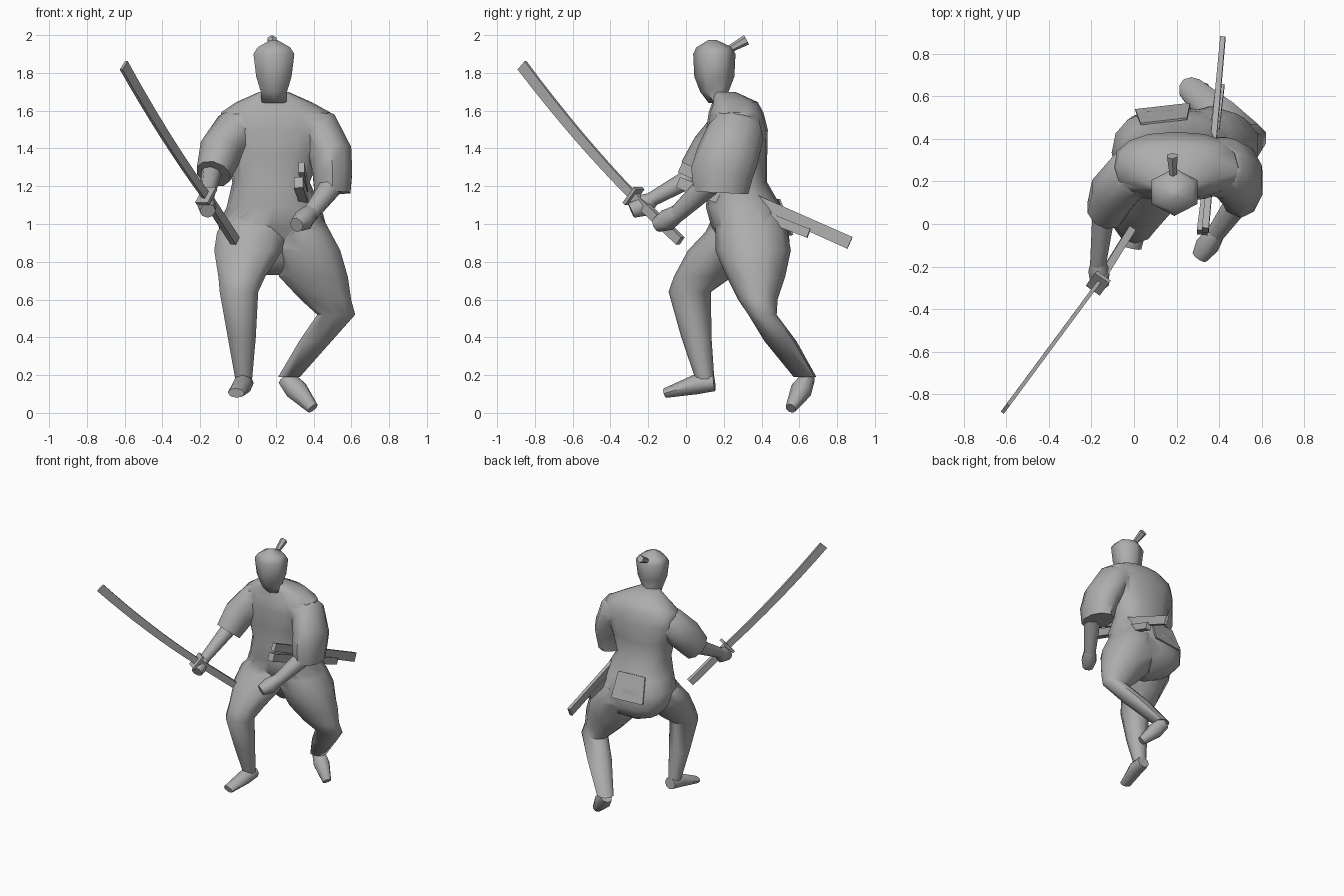
import bpy, bmesh, math
from mathutils import Vector

GREY = bpy.data.materials.new("grey")
GREY.diffuse_color = (0.42, 0.42, 0.42, 1)


def smooth(ob, angle):
    bpy.ops.object.select_all(action='DESELECT')
    ob.select_set(True)
    bpy.context.view_layer.objects.active = ob
    bpy.ops.object.shade_smooth_by_angle(angle=math.radians(angle))


def loft(name, rings, sides=10, ref=(1, 0, 0), flat=False, angle=50, power=1.0):
    """Skin ellipses (x, y, z, ru, rv) along a path; flat keeps the rings horizontal."""
    bm = bmesh.new()
    pts = [Vector(r[:3]) for r in rings]
    k = math.sqrt(2) if sides == 4 else 1
    phase = math.pi / 4 if sides == 4 else math.pi / 2
    loops = []
    for i, r in enumerate(rings):
        t = Vector((0, 0, 1)) if flat else \
            (pts[min(i + 1, len(pts) - 1)] - pts[max(i - 1, 0)]).normalized()
        u = Vector(ref)
        u = (u - t * u.dot(t)).normalized()
        v = t.cross(u)
        loop = []
        for j in range(sides):
            c, s = (f(phase + math.tau * j / sides) for f in (math.cos, math.sin))
            c, s = (math.copysign(abs(w) ** power, w) for w in (c, s))
            loop.append(bm.verts.new(pts[i] + u * c * r[3] * k + v * s * r[4] * k))
        loops.append(loop)
    for a, b in zip(loops, loops[1:]):
        for j in range(sides):
            n = (j + 1) % sides
            bm.faces.new((a[j], a[n], b[n], b[j]))
    bm.faces.new(loops[0])
    bm.faces.new(loops[-1])
    bmesh.ops.recalc_face_normals(bm, faces=bm.faces)
    me = bpy.data.meshes.new(name)
    bm.to_mesh(me)
    bm.free()
    ob = bpy.data.objects.new(name, me)
    bpy.context.collection.objects.link(ob)
    me.materials.append(GREY)
    smooth(ob, angle)
    return ob


# Robe: seat, waist, chest and collar
robe = loft("robe", [
    (0.18, 0.34, 0.73, 0.04, 0.05), (0.19, 0.37, 0.80, 0.20, 0.14),
    (0.19, 0.37, 0.88, 0.27, 0.18), (0.18, 0.335, 1.00, 0.285, 0.205),
    (0.19, 0.305, 1.09, 0.25, 0.20), (0.175, 0.275, 1.22, 0.205, 0.155),
    (0.185, 0.27, 1.36, 0.245, 0.16), (0.20, 0.27, 1.50, 0.30, 0.163),
    (0.20, 0.265, 1.59, 0.29, 0.145), (0.19, 0.26, 1.645, 0.20, 0.12),
    (0.19, 0.20, 1.70, 0.075, 0.06)], sides=16, flat=True, power=0.85)

# Sleeves
right_sleeve = loft("right_sleeve", [
    (0.10, 0.27, 1.54, 0.11, 0.13), (-0.02, 0.235, 1.485, 0.12, 0.13),
    (-0.095, 0.15, 1.38, 0.115, 0.13), (-0.13, 0.065, 1.265, 0.095, 0.11)])
left_sleeve = loft("left_sleeve", [
    (0.30, 0.27, 1.54, 0.11, 0.13), (0.43, 0.265, 1.49, 0.12, 0.15),
    (0.49, 0.22, 1.36, 0.12, 0.165), (0.50, 0.19, 1.27, 0.11, 0.165),
    (0.50, 0.185, 1.165, 0.10, 0.145)])

# Trouser legs
right_leg = loft("right_leg", [
    (0.10, 0.28, 1.08, 0.11, 0.12), (0.07, 0.25, 0.96, 0.19, 0.145),
    (0.055, 0.19, 0.86, 0.19, 0.18), (0.02, 0.09, 0.72, 0.13, 0.155),
    (0.005, 0.02, 0.64, 0.107, 0.112), (0.02, 0.055, 0.40, 0.078, 0.08),
    (0.03, 0.10, 0.18, 0.047, 0.05)], flat=True)
left_leg = loft("left_leg", [
    (0.28, 0.32, 1.08, 0.15, 0.16), (0.325, 0.345, 0.97, 0.165, 0.19),
    (0.36, 0.355, 0.86, 0.19, 0.20), (0.40, 0.37, 0.72, 0.19, 0.155),
    (0.465, 0.38, 0.60, 0.14, 0.105), (0.52, 0.405, 0.52, 0.105, 0.075),
    (0.41, 0.50, 0.38, 0.09, 0.085), (0.27, 0.63, 0.19, 0.06, 0.06)],
    flat=True, power=0.9)

# Fuse the clothing into one skin
for part in (right_sleeve, left_sleeve, right_leg, left_leg):
    mod = robe.modifiers.new("join", 'BOOLEAN')
    mod.operation = 'UNION'
    mod.solver = 'EXACT'
    mod.object = part
    bpy.context.view_layer.objects.active = robe
    bpy.ops.object.modifier_apply(modifier=mod.name)
    bpy.data.objects.remove(part)
smooth(robe, 50)

# Back panel of the trousers, turned slightly with the hips
loft("back_panel", [(0.14, 0.482, 1.13, 0.11, 0.005), (0.135, 0.55, 0.94, 0.13, 0.005)],
     sides=4, ref=(1, 0.12, 0))

# Head with a pointed face, and hair knot
loft("head", [
    (0.19, 0.18, 1.64, 0.075, 0.06), (0.19, 0.15, 1.70, 0.08, 0.075),
    (0.19, 0.15, 1.78, 0.108, 0.106), (0.19, 0.15, 1.90, 0.125, 0.112),
    (0.19, 0.15, 1.935, 0.10, 0.095), (0.19, 0.14, 1.975, 0.02, 0.02)],
    sides=6, flat=True, angle=65)
loft("hair_knot", [(0.185, 0.22, 1.92, 0.018, 0.018), (0.18, 0.32, 1.975, 0.028, 0.028)],
     sides=6)

# Forearms and fists
loft("right_forearm", [(-0.14, 0.07, 1.27, 0.055, 0.055), (-0.17, -0.20, 1.12, 0.037, 0.037)],
     sides=8)
loft("right_fist", [
    (-0.17, -0.18, 1.13, 0.035, 0.04), (-0.165, -0.22, 1.10, 0.05, 0.06),
    (-0.16, -0.29, 1.07, 0.042, 0.04)], sides=8)
loft("left_forearm", [(0.50, 0.12, 1.21, 0.065, 0.065), (0.38, -0.05, 1.05, 0.045, 0.045)],
     sides=8)
loft("left_fist", [
    (0.385, -0.04, 1.06, 0.045, 0.045), (0.345, -0.10, 1.02, 0.058, 0.058),
    (0.31, -0.155, 0.995, 0.04, 0.04)], sides=8)

# Feet
loft("right_foot", [
    (0.035, 0.15, 0.16, 0.048, 0.045), (0.025, 0.05, 0.15, 0.055, 0.052),
    (-0.01, -0.11, 0.105, 0.045, 0.026)], sides=8)
loft("left_foot", [
    (0.255, 0.645, 0.185, 0.05, 0.04), (0.31, 0.61, 0.12, 0.062, 0.058),
    (0.395, 0.555, 0.024, 0.034, 0.03)], sides=8)

# Drawn sword: slightly curved blade, guard and grip
a, b = Vector((-0.17, -0.28, 1.15)), Vector((-0.605, -0.868, 1.84))
blade = []
for i in range(9):
    s = i / 8
    p = a.lerp(b, s) - Vector((0, 0, 0.09 * s * (1 - s)))
    blade.append((*p, 0.009, 0.024 + 0.008 * s))
side = (0.8, -0.6, 0)
loft("blade", blade, sides=4, ref=side, angle=30)
loft("guard", [(-0.164, -0.272, 1.142, 0.04, 0.055), (-0.172, -0.284, 1.155, 0.04, 0.055)],
     sides=4, ref=side, angle=30)
loft("grip", [(-0.17, -0.28, 1.15, 0.018, 0.025), (-0.015, -0.03, 0.91, 0.018, 0.025)],
     sides=4, ref=side, angle=30)

# Two sheaths pushed through the belt
loft("long_sheath", [(0.335, -0.03, 1.30, 0.016, 0.03), (0.417, 0.868, 0.90, 0.012, 0.034)],
     sides=4, angle=30)
loft("short_sheath", [(0.32, -0.04, 1.22, 0.025, 0.03), (0.405, 0.65, 0.95, 0.02, 0.025)],
     sides=4, angle=30)
